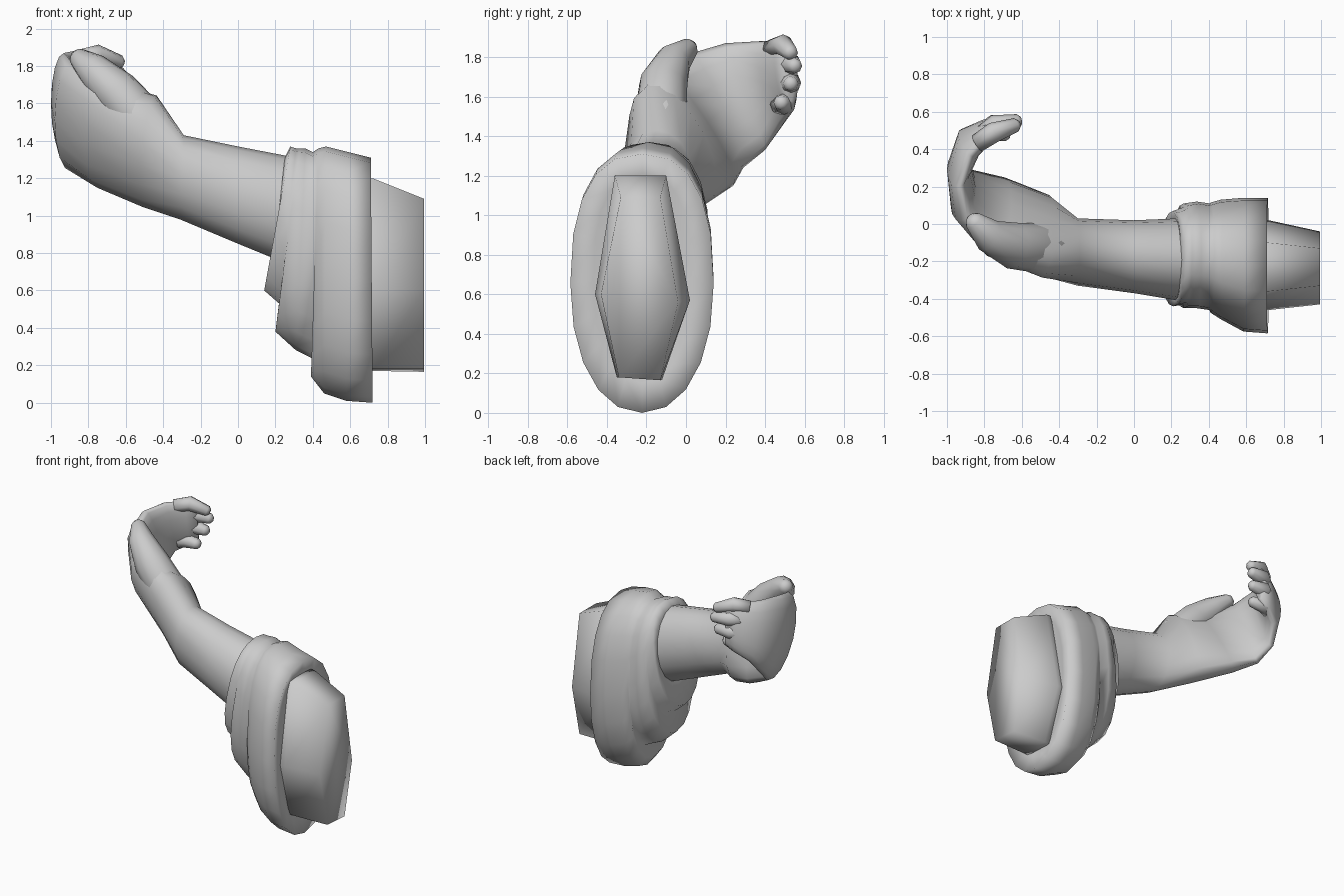
import bpy, bmesh, math
from mathutils import Vector as V

if "Cube" in bpy.data.objects:
    bpy.data.objects.remove(bpy.data.objects["Cube"], do_unlink=True)

grey = bpy.data.materials.new("plain_grey")
grey.use_nodes = True
grey.diffuse_color = (0.6, 0.6, 0.6, 1)
grey.node_tree.nodes["Principled BSDF"].inputs["Base Color"].default_value = (0.6, 0.6, 0.6, 1)


def loft(name, rings):
    """Skin a list of equal-length point rings and close both ends."""
    bm = bmesh.new()
    loops = [[bm.verts.new(p) for p in ring] for ring in rings]
    n = len(loops[0])
    for a, b in zip(loops, loops[1:]):
        for i in range(n):
            j = (i + 1) % n
            bm.faces.new((a[i], a[j], b[j], b[i]))
    bm.faces.new(loops[0][::-1])
    bm.faces.new(loops[-1])
    bmesh.ops.recalc_face_normals(bm, faces=bm.faces)
    for f in bm.faces:
        f.smooth = True
    me = bpy.data.meshes.new(name)
    bm.to_mesh(me)
    bm.free()
    me.materials.append(grey)
    ob = bpy.data.objects.new(name, me)
    bpy.context.collection.objects.link(ob)


def oval(c, w, t, n=16, palm=1.0, full=(1.0, 1.0)):
    """Ellipse spanned by w and t; +t half can be flattened, upper and lower halves squared."""
    pts = []
    for i in range(n):
        a = 2 * math.pi * i / n
        s, k = math.sin(a), math.cos(a)
        e = full[0] if k > 0 else full[1]
        s, k = (math.copysign(abs(v) ** e, v) for v in (s, k))
        pts.append(V(c) + V(w) * k + V(t) * (s * palm if s > 0 else s))
    return pts


def digit(name, path, radii, n=8):
    """Round tapering limb along a path, with a blunt tip."""
    path = [V(p) for p in path]
    end = (path[-1] - path[-2]).normalized()
    path.append(path[-1] + end * radii[-1] * 0.5)
    radii = list(radii) + [radii[-1] * 0.5]
    rings = []
    for i, (p, r) in enumerate(zip(path, radii)):
        d = (path[min(i + 1, len(path) - 1)] - path[max(i - 1, 0)]).normalized()
        u = d.cross(V((0, 0, 1))).normalized()
        rings.append(oval(p, u * r, d.cross(u) * r, n))
    loft(name, rings)


# Forearm, cupped palm and joined finger roots: centre, broad half, thin half, palm flatness
stations = [
    ((0.45, -0.19, 0.98), (0.02, 0, 0.27), (0, 0.21, 0), 1),
    ((0.24, -0.19, 1.04), (0.02, 0, 0.28), (0, 0.22, 0), 1),
    ((0.0, -0.175, 1.11), (0, 0, 0.26), (0, 0.195, 0), 1),
    ((-0.3, -0.15, 1.205), (0.01, 0, 0.225), (0, 0.18, 0), 1),
    ((-0.47, -0.06, 1.345), (0.02, -0.15, 0.295), (0.05, 0.17, 0.07), 0.9),
    ((-0.71, 0.05, 1.44), (0.0, -0.19, 0.29), (0.11, 0.12, 0.06), 0.5),
    ((-0.89, 0.16, 1.53), (0, -0.13, 0.29), (0.09, 0.06, 0.02), 0.5),
    ((-0.93, 0.30, 1.60), (0, -0.10, 0.27), (0.07, 0.01, 0), 0.8),
    ((-0.88, 0.43, 1.67), (0, -0.06, 0.21), (0.06, -0.05, 0), 0.9),
    ((-0.78, 0.50, 1.70), (0, -0.03, 0.18), (0.03, -0.05, 0), 0.9),
    ((-0.71, 0.53, 1.71), (0, -0.01, 0.145), (0.02, -0.035, 0), 0.9),
]
loft("forearm_and_hand", [oval(c, w, t, 16, p) for c, w, t, p in stations])

# Thumb rising out of the wrist
digit("thumb",
      [(-0.36, -0.15, 1.28), (-0.49, -0.13, 1.485), (-0.65, -0.115, 1.66),
       (-0.78, -0.06, 1.785), (-0.86, 0.02, 1.85)],
      (0.11, 0.135, 0.125, 0.09, 0.05), 10)

# Four short fingertips
fingers = {
    "index": ((-0.84, 0.43, 1.84), (-0.75, 0.49, 1.86), (-0.63, 0.53, 1.82)),
    "middle": ((-0.82, 0.47, 1.75), (-0.74, 0.53, 1.765), (-0.62, 0.55, 1.755)),
    "ring": ((-0.82, 0.48, 1.65), (-0.75, 0.53, 1.67), (-0.64, 0.53, 1.665)),
    "little": ((-0.84, 0.47, 1.56), (-0.78, 0.50, 1.565), (-0.68, 0.48, 1.57)),
}
for label, path in fingers.items():
    digit(label + "_fingertip", path, (0.05, 0.055, 0.038))

# Draped sleeve: top x, z, bottom x, z, y range of each leaning ring
sleeve = [
    (0.25, 1.31, 0.19, 0.76, -0.41, 0.04),
    (0.28, 1.37, 0.14, 0.60, -0.44, 0.07),
    (0.31, 1.36, 0.22, 0.53, -0.43, 0.09),
    (0.33, 1.36, 0.20, 0.38, -0.45, 0.11),
    (0.36, 1.36, 0.31, 0.28, -0.45, 0.12),
    (0.40, 1.34, 0.41, 0.23, -0.46, 0.11),
    (0.43, 1.36, 0.39, 0.14, -0.475, 0.115),
    (0.47, 1.37, 0.46, 0.05, -0.51, 0.13),
    (0.59, 1.34, 0.58, 0.01, -0.575, 0.14),
    (0.71, 1.31, 0.72, 0.0, -0.585, 0.14),
    (0.68, 1.21, 0.68, 0.15, -0.47, 0.03),
]
rings = []
for tx, tz, bx, bz, y0, y1 in sleeve:
    top, bot = V((tx, (y0 + y1) / 2, tz)), V((bx, (y0 + y1) / 2, bz))
    rings.append(oval((top + bot) / 2, (top - bot) / 2, (0, (y1 - y0) / 2, 0), 20, 1, (0.82, 0.93)))
loft("sleeve", rings)

# Faceted upper arm stub leaving the sleeve opening
inner = [(-0.12, 0.17), (-0.35, 0.18), (-0.46, 0.6), (-0.36, 1.2), (-0.1, 1.2), (0.02, 0.57)]
outer = [(-0.13, 0.165), (-0.34, 0.18), (-0.43, 0.6), (-0.33, 1.09), (-0.13, 1.09), (-0.04, 0.56)]
loft("upper_arm_stub", [[(0.62, y, z) for y, z in inner],
                        [(0.72, y, z) for y, z in inner],
                        [(0.995, y, z) for y, z in outer]])
